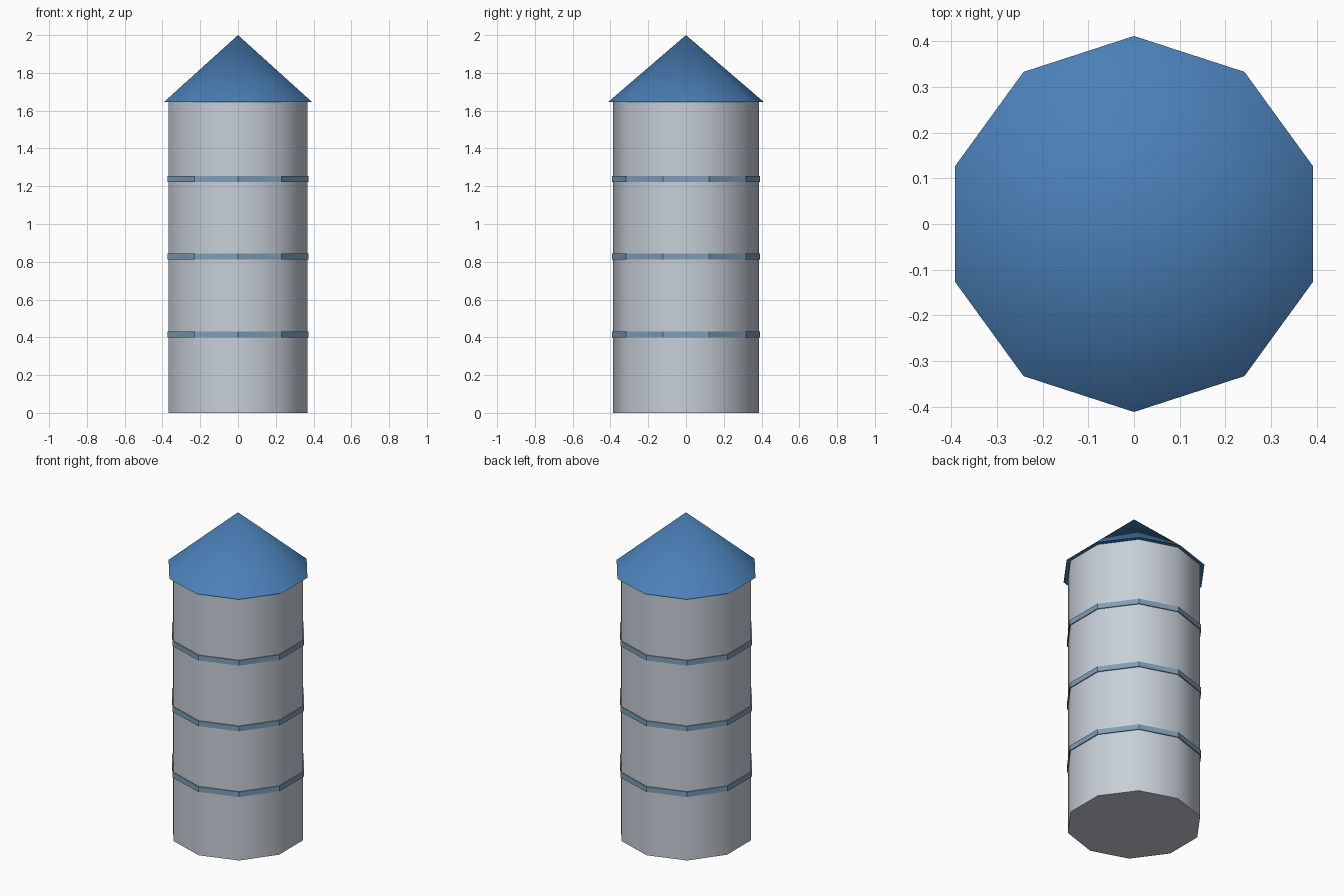
import bpy
import math

SIDES = 10
RADIUS = 0.387
EAVES = 1.646

cube = bpy.data.objects.get("Cube")
if cube:
    bpy.data.objects.remove(cube, do_unlink=True)


def material(name, rgb):
    """Flat colour given in sRGB 0-255, stored as linear."""
    lin = [((c / 255 + 0.055) / 1.055) ** 2.4 for c in rgb]
    mat = bpy.data.materials.new(name)
    mat.use_nodes = True
    mat.diffuse_color = (*lin, 1)
    mat.node_tree.nodes["Principled BSDF"].inputs["Base Color"].default_value = (*lin, 1)
    return mat


def ten_sided(name, mat, r_bottom, r_top, z0, z1, smooth):
    """Upright ten-sided cylinder or cone from z0 to z1."""
    bpy.ops.mesh.primitive_cone_add(
        vertices=SIDES, radius1=r_bottom, radius2=r_top,
        depth=z1 - z0, location=(0, 0, (z0 + z1) / 2))
    obj = bpy.context.object
    obj.name = obj.data.name = name
    obj.data.materials.append(mat)
    if smooth:
        bpy.ops.object.shade_smooth_by_angle(angle=math.radians(40))
    return obj


wall_grey = material("wall grey", (200, 207, 216))
band_blue = material("band grey blue", (126, 158, 184))
roof_blue = material("roof blue", (74, 128, 184))

# Tower body
ten_sided("tower_body", wall_grey, RADIUS, RADIUS, 0, EAVES, True)

# Raised bands at each quarter of the height
for i in range(1, 4):
    z = EAVES * i / 4 + 0.004
    ten_sided(f"band_{i}", band_blue, RADIUS + 0.006, RADIUS + 0.006,
              z - 0.016, z + 0.016, False)

# Pointed roof with a small overhang
ten_sided("roof", roof_blue, 0.412, 0, EAVES, 2, True)
